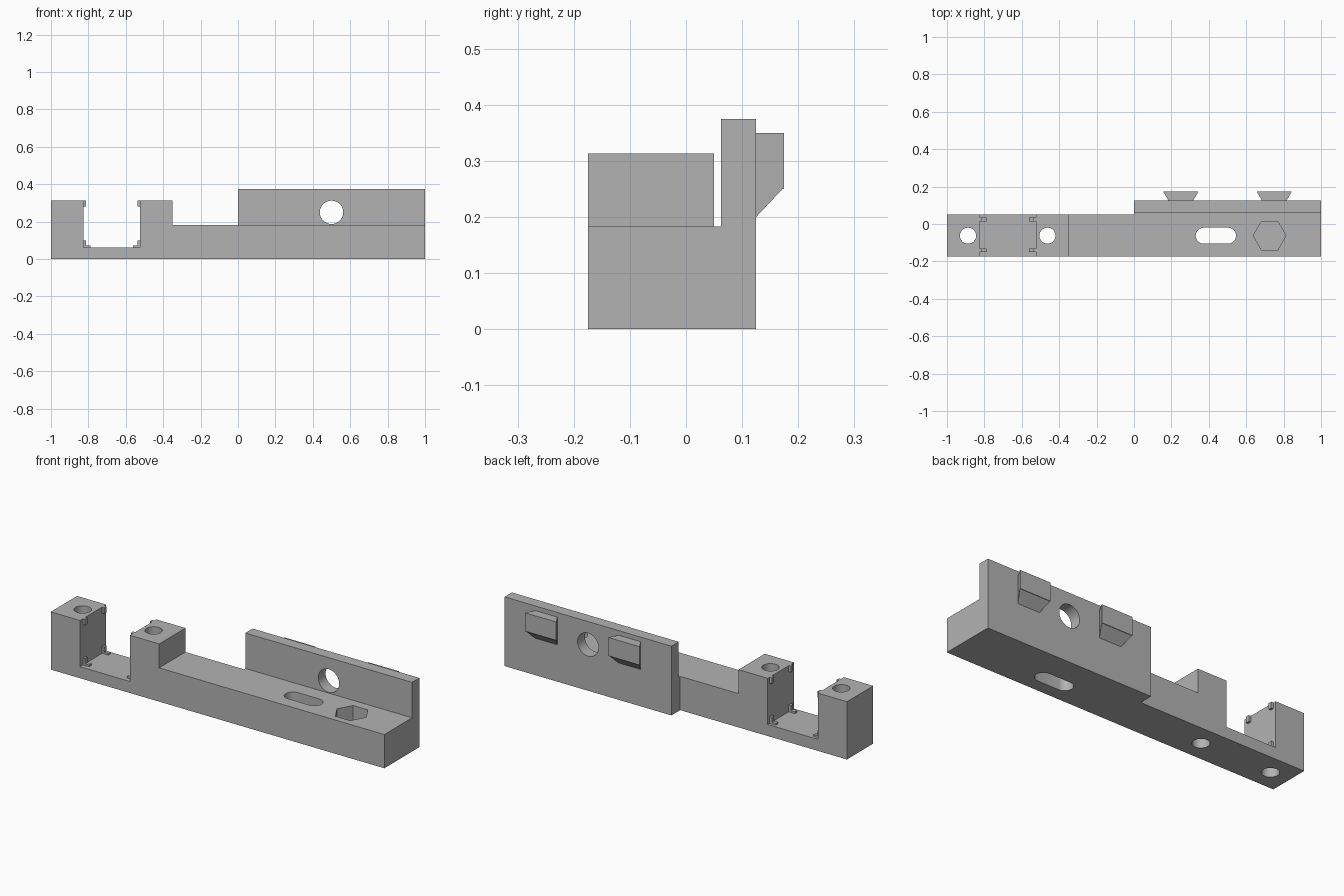
import bpy, math
from mathutils import Vector

cube = bpy.data.objects.get("Cube")
if cube:
    bpy.data.objects.remove(cube, do_unlink=True)

gray = bpy.data.materials.new("plain gray")
gray.use_nodes = True
gray.diffuse_color = (0.45, 0.45, 0.45, 1)
gray.node_tree.nodes["Principled BSDF"].inputs["Base Color"].default_value = (0.45, 0.45, 0.45, 1)


def loft(name, start, end):
    """Closed solid between two matching outlines."""
    n = len(start)
    faces = [tuple(range(n)), tuple(range(2 * n - 1, n - 1, -1))]
    faces += [(i, i + n, (i + 1) % n + n, (i + 1) % n) for i in range(n)]
    mesh = bpy.data.meshes.new(name)
    mesh.from_pydata([Vector(p) for p in start + end], [], faces)
    mesh.materials.append(gray)
    obj = bpy.data.objects.new(name, mesh)
    bpy.context.collection.objects.link(obj)
    bpy.context.view_layer.objects.active = obj
    obj.select_set(True)
    bpy.ops.object.mode_set(mode='EDIT')
    bpy.ops.mesh.select_all(action='SELECT')
    bpy.ops.mesh.normals_make_consistent(inside=False)
    bpy.ops.object.mode_set(mode='OBJECT')
    obj.select_set(False)
    return obj


def prism(name, axis, outline, a, b):
    """Extrude a 2D outline along an axis from a to b."""
    def place(p, d):
        co = list(p)
        co.insert("xyz".index(axis), d)
        return co
    return loft(name, [place(p, a) for p in outline], [place(p, b) for p in outline])


def rect(x0, x1, y0, y1):
    return [(x0, y0), (x1, y0), (x1, y1), (x0, y1)]


def ring(x, y, r, n=48, stretch=0):
    """Circle or polygon, optionally stretched into a slot."""
    pts = []
    for i in range(n):
        t = 2 * math.pi * (i + (0.5 if stretch else 0)) / n
        c = math.cos(t)
        pts.append((x + r * c + math.copysign(stretch, c), y + r * math.sin(t)))
    return pts


def combine(obj, tool, operation):
    bpy.context.view_layer.objects.active = obj
    mod = obj.modifiers.new("combine", 'BOOLEAN')
    mod.operation, mod.solver, mod.object = operation, 'EXACT', tool
    bpy.ops.object.modifier_apply(modifier=mod.name)
    bpy.data.objects.remove(tool, do_unlink=True)


for o in bpy.context.selected_objects:
    o.select_set(False)

# Long bar with two upright clamp blocks and a raised shelf
STEP, BLOCK = 0.183, 0.313
body = prism("bracket_body", "y", [
    (-1, 0), (1, 0), (1, STEP), (-0.35, STEP), (-0.35, BLOCK), (-0.525, BLOCK),
    (-0.525, 0.0625), (-0.825, 0.0625), (-0.825, BLOCK), (-1, BLOCK)], -0.175, 0.05)

# Tall back wall
wall = prism("back_wall", "x", [
    (0.03, 0), (0.125, 0), (0.125, 0.375), (0.0625, 0.375),
    (0.0625, STEP), (0.03, STEP)], 0, 1)
combine(body, wall, 'UNION')

# Screw holes, slot, nut pocket and wall hole
MID = -0.0625
for x in (-0.8875, -0.4625):
    combine(body, prism("screw_hole", "z", ring(x, MID, 0.043), -0.1, 0.5), 'DIFFERENCE')
combine(body, prism("slot", "z", ring(0.4375, MID, 0.043, stretch=0.0645), -0.1, 0.5), 'DIFFERENCE')
combine(body, prism("nut_pocket", "z", ring(0.725, MID, 0.0875, 6), 0.0625, 0.5), 'DIFFERENCE')
combine(body, prism("wall_hole", "y", ring(0.5, 0.25, 0.0625), 0.055, 0.2), 'DIFFERENCE')

body.select_set(True)
bpy.context.view_layer.objects.active = body
bpy.ops.object.shade_smooth_by_angle(angle=math.radians(30))
body.select_set(False)


# Dovetail lugs on the rear of the wall
def lug_outline(x, y, half, low):
    return [(px, y, pz) for px, pz in rect(x - half, x + half, low, 0.35)]


for x, label in ((0.25, "right"), (0.75, "left")):
    wide = lug_outline(x, 0.172, 0.093, 0.25)
    loft(label + "_lug", lug_outline(x, 0.125, 0.066, 0.2), wide)
    loft(label + "_lug_face", wide, lug_outline(x, 0.175, 0.093, 0.25))

# Small retaining nubs in the clamp opening
for side, label in ((-1, "right"), (1, "left")):
    face = -0.675 + side * 0.15
    for y, where in ((-0.14, "front"), (0.024, "back")):
        name = f"{label}_{where}_"
        near, far = face - side * 0.013, face - side * 0.037
        prism(name + "top_nub", "y", rect(face, near, 0.28, BLOCK), y - 0.01, y + 0.01)
        prism(name + "corner_nub", "y", [
            (face, 0.0625), (far, 0.0625), (far, 0.072), (near, 0.072),
            (near, 0.1), (face, 0.1)], y - 0.01, y + 0.01)
